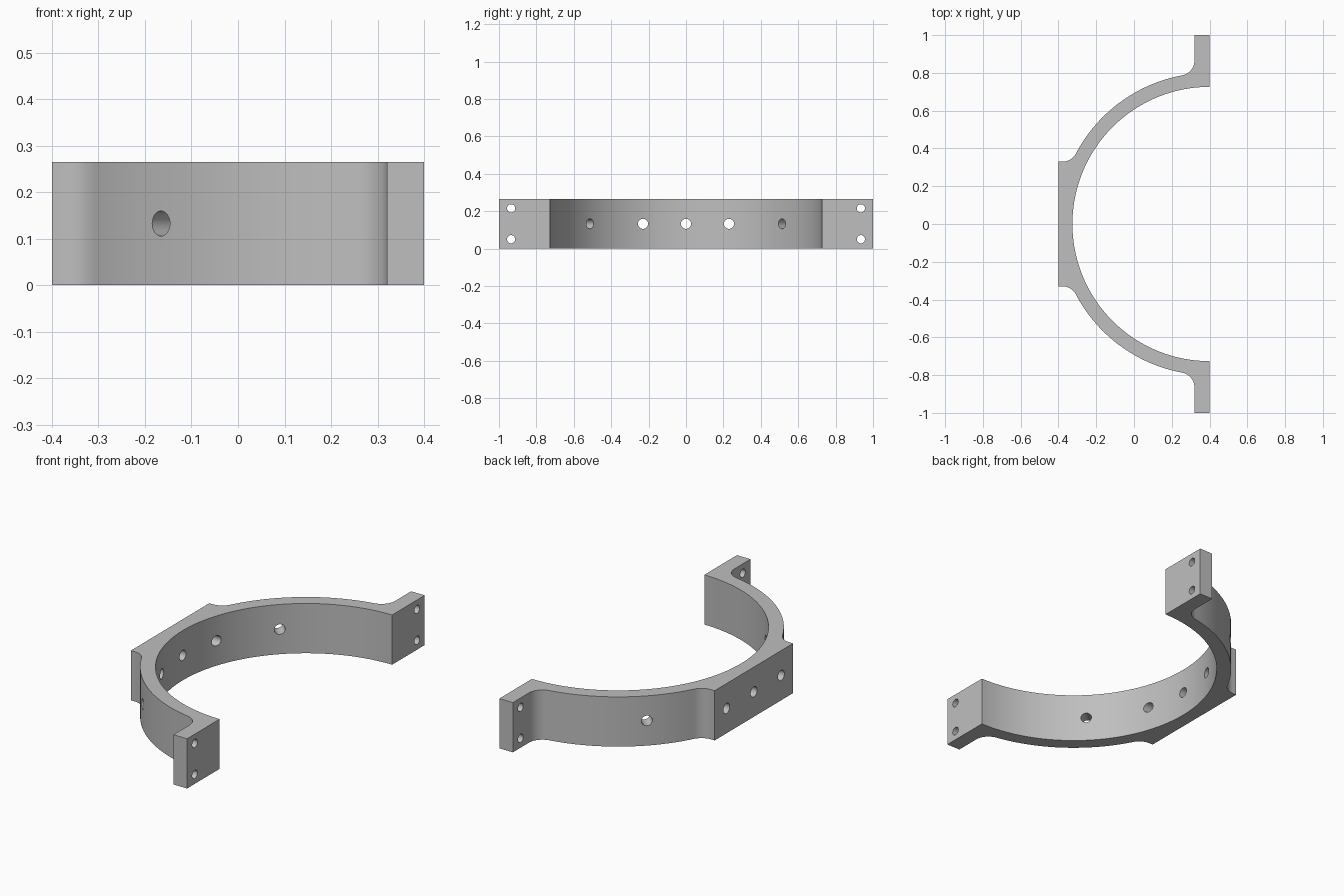
import bpy, bmesh, math
from mathutils import Vector, Matrix

if "Cube" in bpy.data.objects:
    bpy.data.objects.remove(bpy.data.objects["Cube"])

HEIGHT = 0.265
CENTRE = Vector((0.4, 0.0))          # axis of the half ring
R_IN, R_OUT, FILLET = 0.726, 0.8, 0.08
PAD_Y, FLANGE_X = 0.33, 0.32

grey = bpy.data.materials.new("plain grey")
grey.use_nodes = True
colour = (0.52, 0.52, 0.52, 1)
grey.diffuse_color = colour
grey.node_tree.nodes["Principled BSDF"].inputs["Base Color"].default_value = colour


def arc(centre, radius, start, end, steps):
    return [centre + radius * Vector((math.cos(a), math.sin(a)))
            for a in (start + (end - start) * i / steps for i in range(steps + 1))]


def angle(vec):
    return math.atan2(vec.y, vec.x)


def half_outline():
    """Outer edge on the +y side, from the pad to the flange."""
    reach = R_OUT + FILLET
    # fillet centres touch the outer circle and the pad side or flange back
    y = PAD_Y + FILLET
    pad_c = Vector((CENTRE.x - math.sqrt(reach ** 2 - y ** 2), y))
    x = FLANGE_X - FILLET
    flange_c = Vector((x, math.sqrt(reach ** 2 - (CENTRE.x - x) ** 2)))
    a_pad, a_flange = angle(pad_c - CENTRE), angle(flange_c - CENTRE)
    pts = [Vector((CENTRE.x - R_OUT, PAD_Y))]
    pts += arc(pad_c, FILLET, -math.pi / 2, a_pad - math.pi, 10)
    pts += arc(CENTRE, R_OUT, a_pad, a_flange, 32)[1:-1]
    pts += arc(flange_c, FILLET, a_flange - math.pi, 0, 12)
    pts += [Vector((FLANGE_X, 1)), Vector((CENTRE.x, 1))]
    return pts


# Bracket body: mirrored outer edge plus the inner half circle, extruded up
upper = half_outline()
lower = [Vector((p.x, -p.y)) for p in reversed(upper)]
inner = arc(CENTRE, R_IN, -math.pi / 2, -math.pi * 1.5, 96)
bm = bmesh.new()
base = bm.faces.new([bm.verts.new((p.x, p.y, 0)) for p in lower + upper + inner[::-1]])
top = bmesh.ops.extrude_face_region(bm, geom=[base])["geom"]
bmesh.ops.translate(bm, vec=(0, 0, HEIGHT),
                    verts=[v for v in top if isinstance(v, bmesh.types.BMVert)])
bmesh.ops.recalc_face_normals(bm, faces=bm.faces)
mesh = bpy.data.meshes.new("half_ring_bracket")
bm.to_mesh(mesh)
bm.free()
mesh.materials.append(grey)
bracket = bpy.data.objects.new("half_ring_bracket", mesh)
bpy.context.collection.objects.link(bracket)

# Drill: one mesh holding a cylinder for every hole
bm = bmesh.new()


def drill(x, y, z, radius, turn=0.0):
    place = (Matrix.Translation((x, y, z)) @ Matrix.Rotation(turn, 4, 'Z')
             @ Matrix.Rotation(math.pi / 2, 4, 'Y'))
    bmesh.ops.create_cone(bm, cap_ends=True, segments=32, radius1=radius,
                          radius2=radius, depth=0.24, matrix=place)


mid = HEIGHT / 2
for y in (-0.23, 0, 0.23):           # pad holes
    drill(-0.36, y, mid, 0.027)
for side in (-1, 1):
    # slanted holes through the ring
    r = (R_IN + R_OUT) / 2 * math.sqrt(0.5)
    drill(CENTRE.x - r, side * r, mid, 0.027, -side * math.pi / 4)
    # bolt holes in the flanges
    for z in (0.05, HEIGHT - 0.05):
        drill(0.36, side * 0.935, z, 0.022)
mesh = bpy.data.meshes.new("hole_cutter")
bm.to_mesh(mesh)
bm.free()
mesh.materials.append(grey)
cutter = bpy.data.objects.new("hole_cutter", mesh)
bpy.context.collection.objects.link(cutter)
cutter.hide_render = True

# Cut the holes, then drop the cutter
cut = bracket.modifiers.new("holes", 'BOOLEAN')
cut.operation = 'DIFFERENCE'
cut.solver = 'EXACT'
cut.object = cutter
bpy.ops.object.select_all(action='DESELECT')
bracket.select_set(True)
bpy.context.view_layer.objects.active = bracket
bpy.ops.object.modifier_apply(modifier=cut.name)
bpy.data.objects.remove(cutter)
bpy.ops.object.shade_smooth_by_angle(angle=math.radians(30))
